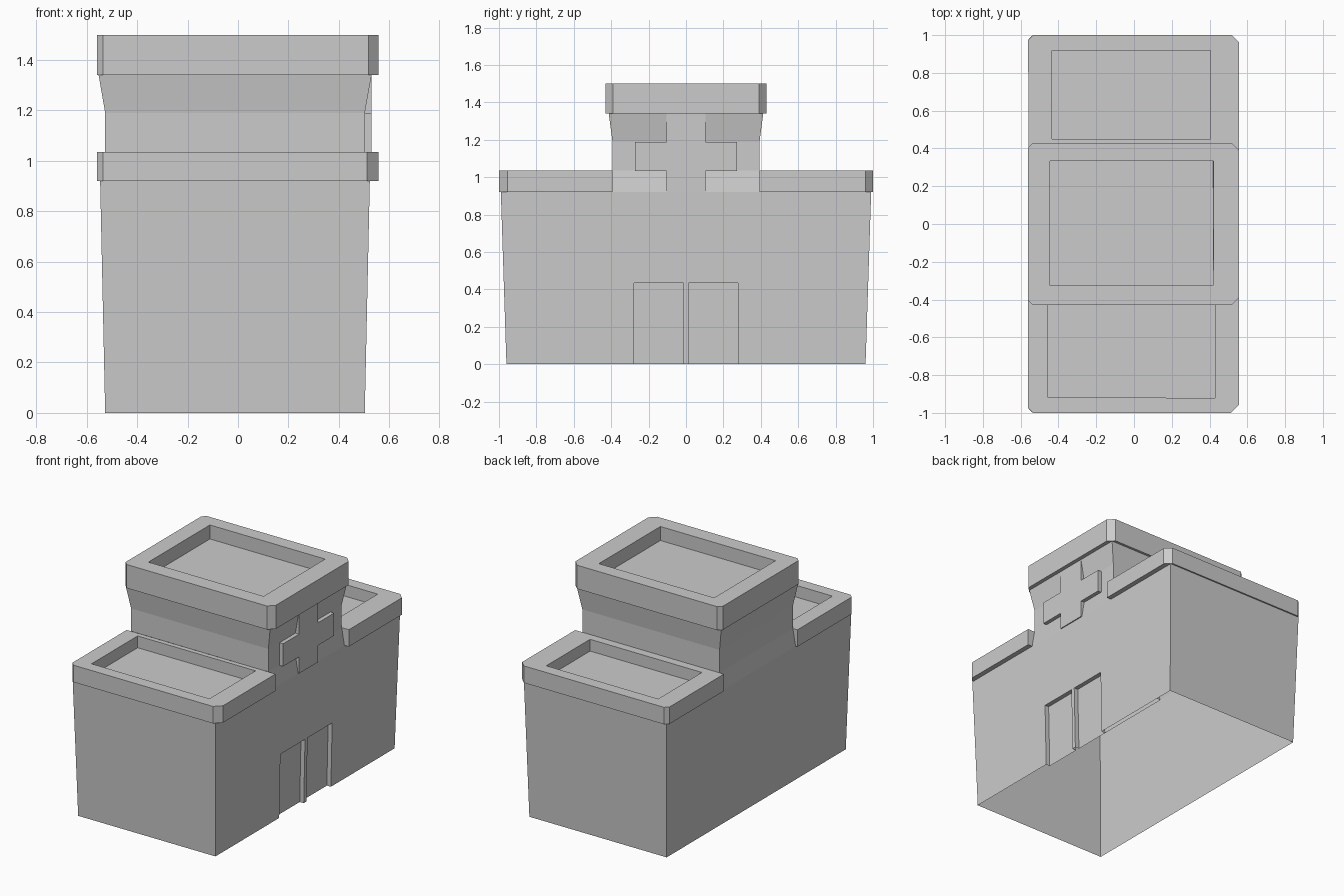
import bpy, bmesh

if "Cube" in bpy.data.objects:
    bpy.data.objects.remove(bpy.data.objects["Cube"])


def finish(bm, name):
    bmesh.ops.remove_doubles(bm, verts=bm.verts, dist=1e-5)
    bmesh.ops.recalc_face_normals(bm, faces=bm.faces)
    me = bpy.data.meshes.new(name)
    bm.to_mesh(me)
    bm.free()
    ob = bpy.data.objects.new(name, me)
    bpy.context.collection.objects.link(ob)
    return ob


def quad(bm, *pts):
    bm.faces.new([bm.verts.new(p) for p in pts])


def rect(x0, x1, y0, y1, cut=(0, 0, 0, 0)):
    """Eight-point outline; cut = chamfers at (x0y0, x1y0, x1y1, x0y1)."""
    a, b, c, d = [max(v, 0.0005) for v in cut]
    return [(x0 + a, y0), (x1 - b, y0), (x1, y0 + b), (x1, y1 - c),
            (x1 - c, y1), (x0 + d, y1), (x0, y1 - d), (x0, y0 + a)]


def rim(name, body, outer, inner, z0, z1, depth, cut):
    """Overhanging slab with a sunken roof panel; open beneath, like the shell."""
    bm = bmesh.new()
    levels = [(rect(*body), z0), (rect(*outer, cut), z0), (rect(*outer, cut), z1),
              (rect(*inner), z1), (rect(*inner), z1 - depth)]
    rings = [[bm.verts.new((x, y, z)) for x, y in pts] for pts, z in levels]
    for lo, hi in zip(rings, rings[1:]):
        for i in range(8):
            j = (i + 1) % 8
            bm.faces.new((lo[i], lo[j], hi[j], hi[i]))
    bm.faces.new(rings[-1])
    # merge the tiny corner pieces of the unchamfered outlines
    bmesh.ops.remove_doubles(bm, verts=bm.verts, dist=0.001)
    return finish(bm, name)


# Lower walls: tapered shell, door side built as a grid with two recesses
H, DOOR_H, RECESS = 0.92, 0.435, 0.03


def wall_x(z):
    return 0.503 + 0.02 * z / H


def left_x(z):
    return -0.527 - 0.02 * z / H


def end_y(z):
    return 0.96 + 0.03 * z / H


bm = bmesh.new()
quad(bm, (left_x(0), -end_y(0), 0), (left_x(0), end_y(0), 0),
     (left_x(H), end_y(H), H), (left_x(H), -end_y(H), H))
for s in (-1, 1):
    quad(bm, (left_x(0), s * end_y(0), 0), (wall_x(0), s * end_y(0), 0),
         (wall_x(DOOR_H), s * end_y(DOOR_H), DOOR_H),
         (wall_x(H), s * end_y(H), H), (left_x(H), s * end_y(H), H))
cols = [None, -0.277, -0.014, 0.014, 0.277, None]


def wall_point(i, z, inset=0.0):
    y = cols[i] if cols[i] is not None else end_y(z) * (1 if i else -1)
    return (wall_x(z) - inset, y, z)


for za, zb in ((0, DOOR_H), (DOOR_H, H)):
    for i in range(5):
        if za == 0 and i in (1, 3):
            outer = [wall_point(i, za), wall_point(i, zb),
                     wall_point(i + 1, zb), wall_point(i + 1, za)]
            inner = [(x - RECESS, y, z) for x, y, z in outer]
            quad(bm, *inner)
            for k in range(3):
                quad(bm, outer[k], outer[k + 1], inner[k + 1], inner[k])
        else:
            quad(bm, wall_point(i, za), wall_point(i + 1, za),
                 wall_point(i + 1, zb), wall_point(i, zb))
finish(bm, "lower_walls")

# Tower walls: straight, then flared outward under the roof slab
bm = bmesh.new()
levels = [(-0.547, 0.523, 0.393, 0.92), (-0.527, 0.503, 0.393, 1.035),
          (-0.527, 0.503, 0.393, 1.19), (-0.553, 0.53, 0.413, 1.34)]
for n, (lo, hi) in enumerate(zip(levels, levels[1:])):
    for k in (0, 1):
        quad(bm, (lo[k], -lo[2], lo[3]), (lo[k], lo[2], lo[3]),
             (hi[k], hi[2], hi[3]), (hi[k], -hi[2], hi[3]))
    if n:
        for s in (-1, 1):
            quad(bm, (lo[0], s * lo[2], lo[3]), (lo[1], s * lo[2], lo[3]),
                 (hi[1], s * hi[2], hi[3]), (hi[0], s * hi[2], hi[3]))
finish(bm, "tower_walls")

# Roof rims
rim("front_wing_roof", (-0.547, 0.523, -0.99, -0.393), (-0.56, 0.557, -1.0, -0.393),
    (-0.455, 0.43, -0.92, -0.425), 0.92, 1.035, 0.08, (0.025, 0.045, 0, 0))
rim("rear_wing_roof", (-0.547, 0.523, 0.393, 0.99), (-0.56, 0.557, 0.393, 1.0),
    (-0.435, 0.405, 0.45, 0.92), 0.92, 1.035, 0.08, (0, 0, 0.04, 0.025))
rim("tower_roof", (-0.553, 0.53, -0.413, 0.413), (-0.56, 0.557, -0.43, 0.43),
    (-0.445, 0.42, -0.325, 0.335), 1.34, 1.5, 0.095, (0.025, 0.04, 0.04, 0.025))

# Raised plus sign above the doors
bm = bmesh.new()
a, b = 0.103, 0.273
z = (0.92, 1.033, 1.187, 1.34)
plus = [(-a, z[0]), (a, z[0]), (a, z[1]), (b, z[1]), (b, z[2]), (a, z[2]),
        (a, z[3]), (-a, z[3]), (-a, z[2]), (-b, z[2]), (-b, z[1]), (-a, z[1])]
front = [bm.verts.new((0.53, y, h)) for y, h in plus]
back = [bm.verts.new((0.502, y, h)) for y, h in plus]
bm.faces.new(front)
for i in range(12):
    j = (i + 1) % 12
    bm.faces.new((front[i], front[j], back[j], back[i]))
finish(bm, "plus_sign")
